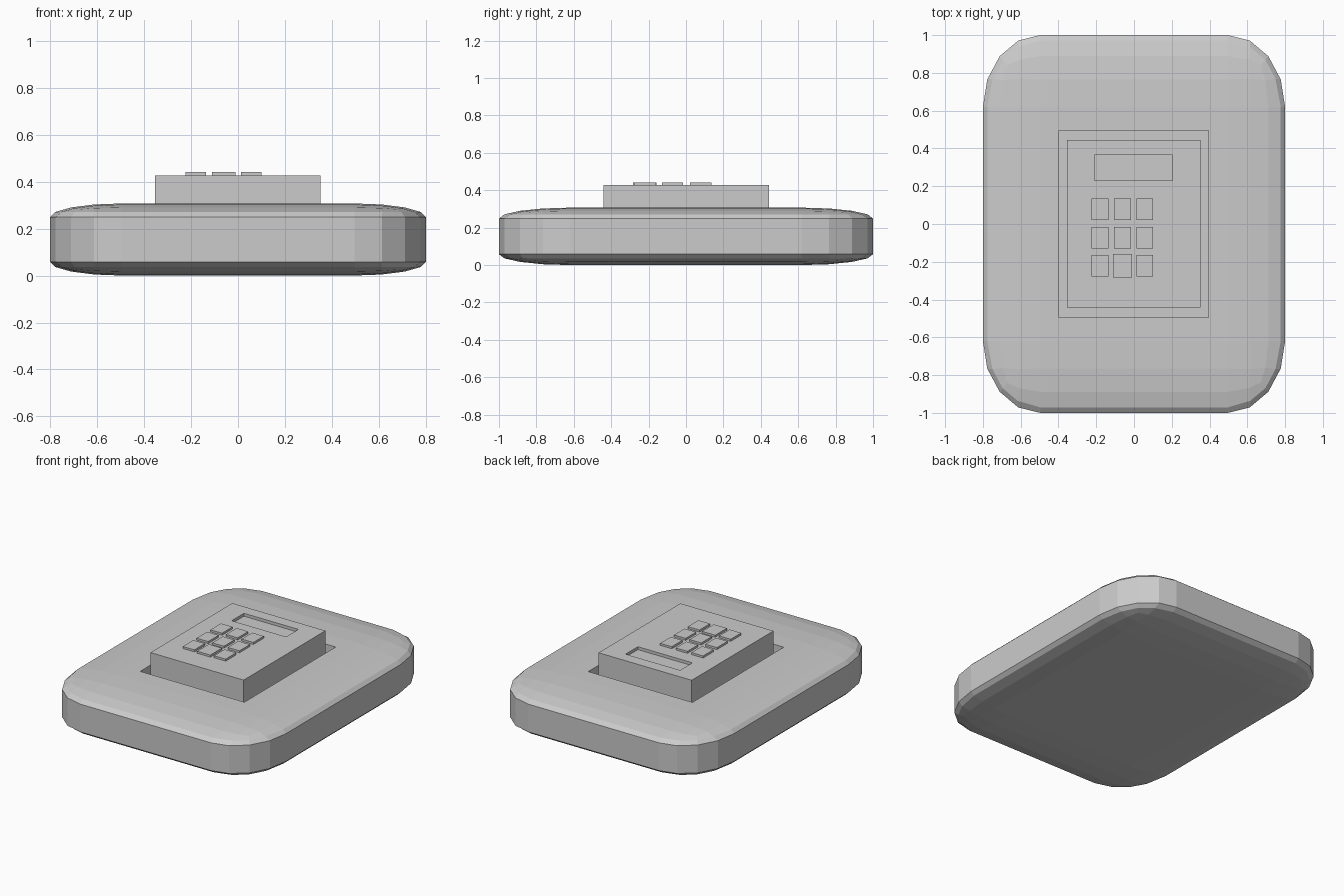
import bpy, bmesh
from mathutils import Vector

if "Cube" in bpy.data.objects:
    bpy.data.objects.remove(bpy.data.objects["Cube"])


def make_object(name, bm):
    mesh = bpy.data.meshes.new(name)
    bm.to_mesh(mesh)
    bm.free()
    obj = bpy.data.objects.new(name, mesh)
    bpy.context.collection.objects.link(obj)
    return obj


def box(name, x0, x1, y0, y1, z0, z1):
    bm = bmesh.new()
    bmesh.ops.create_cube(bm, size=1)
    bmesh.ops.scale(bm, vec=(x1 - x0, y1 - y0, z1 - z0), verts=bm.verts)
    centre = Vector((x0 + x1, y0 + y1, z0 + z1)) / 2
    bmesh.ops.translate(bm, vec=centre, verts=bm.verts)
    return make_object(name, bm)


def carve(target, cutter):
    cutter.hide_render = True
    cutter.hide_viewport = True
    cutter.display_type = 'WIRE'
    mod = target.modifiers.new(cutter.name, 'BOOLEAN')
    mod.operation = 'DIFFERENCE'
    mod.solver = 'EXACT'
    mod.object = cutter


BODY_TOP, FLOOR, PANEL_TOP, KEY_TOP = 0.307, 0.20, 0.427, 0.441

# Rounded body: a bevelled cube flattened into a slab
bm = bmesh.new()
bmesh.ops.create_cube(bm, size=2)
bmesh.ops.bevel(bm, geom=bm.edges[:], offset=0.38, segments=4,
                profile=0.5, affect='EDGES')
bmesh.ops.scale(bm, vec=(0.8, 1.0, BODY_TOP / 2), verts=bm.verts)
bmesh.ops.translate(bm, vec=(0, 0, BODY_TOP / 2), verts=bm.verts)
body = make_object("body", bm)

# Rectangular pocket in the top of the body
carve(body, box("pocket_cutter", -0.396, 0.394, -0.494, 0.496, FLOOR, 0.6))

# Raised control panel standing in the pocket, with a sunken display
panel = box("control_panel", -0.354, 0.352, -0.442, 0.444, FLOOR, PANEL_TOP)
carve(panel, box("display_cutter", -0.21, 0.203, 0.231, 0.364,
                 PANEL_TOP - 0.02, 0.6))

# Three by three keypad, with a slightly larger key at the bottom middle
for row, y in enumerate((0.078, -0.072, -0.221)):
    for col, x in enumerate((-0.18, -0.061, 0.057)):
        grow = 0.006 if (row, col) == (2, 1) else 0
        w, h = 0.044 + grow, 0.057 + grow
        box(f"key_{row + 1}_{col + 1}", x - w, x + w, y - h, y + h,
            PANEL_TOP - 0.01, KEY_TOP)
